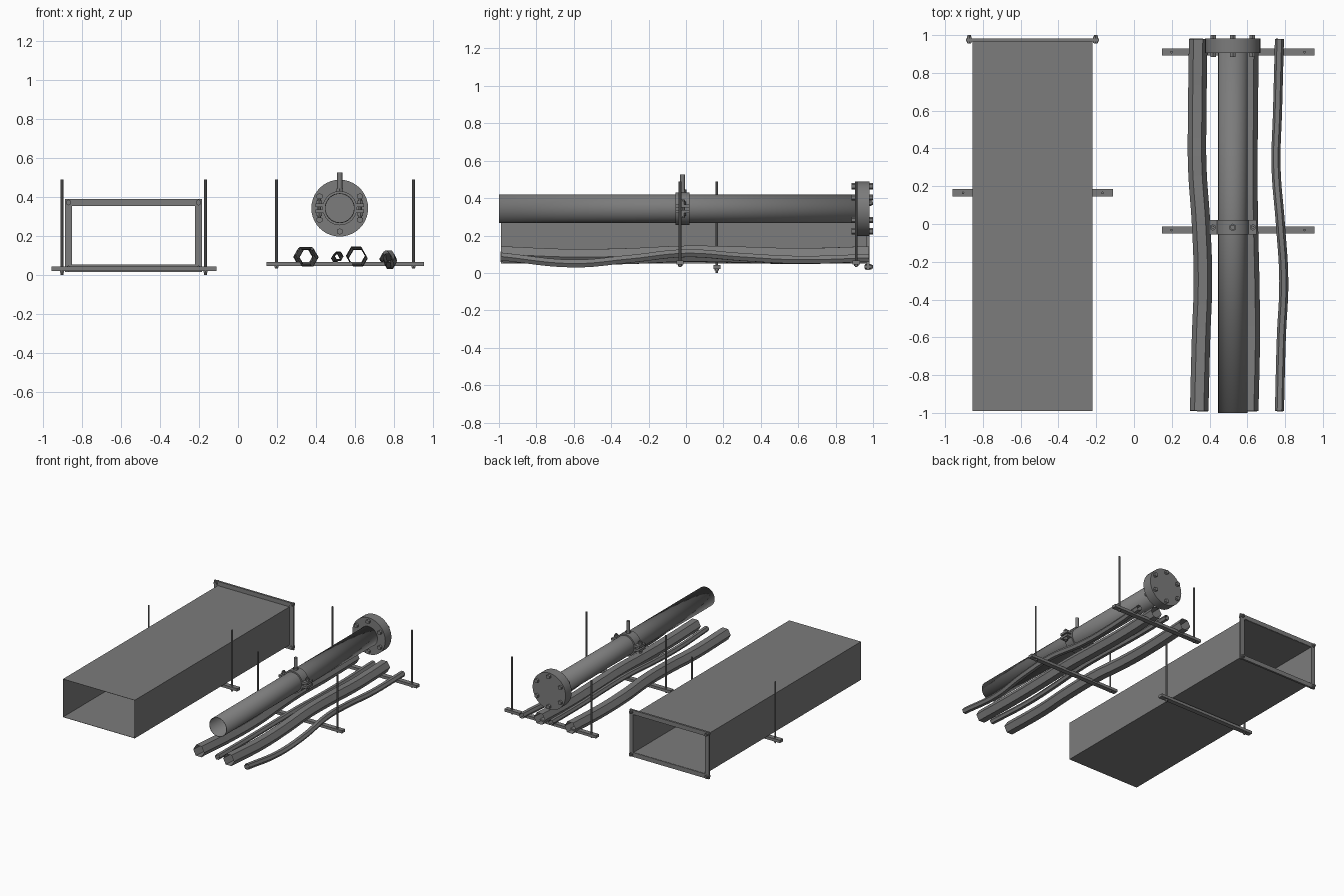
import bpy, bmesh, math
from mathutils import Vector

if "Cube" in bpy.data.objects:
    bpy.data.objects.remove(bpy.data.objects["Cube"])

grey = bpy.data.materials.new("steel_grey")
grey.use_nodes = True
grey.diffuse_color = (0.2, 0.2, 0.2, 1)
grey.node_tree.nodes["Principled BSDF"].inputs["Base Color"].default_value = (0.2, 0.2, 0.2, 1)


def finish(name, smooth=False):
    ob = bpy.context.object
    ob.name = name
    ob.data.materials.append(grey)
    if smooth:
        bpy.ops.object.shade_smooth_by_angle(angle=math.radians(35))
    return ob


def box(name, x, y, z):
    """Box from (min, max) ranges."""
    centre = [(a + b) / 2 for a, b in (x, y, z)]
    bpy.ops.mesh.primitive_cube_add(size=1, location=centre)
    ob = bpy.context.object
    ob.scale = [b - a for a, b in (x, y, z)]
    bpy.ops.object.transform_apply(location=False, rotation=False, scale=True)
    return finish(name)


def rod(name, start, end, radius, sides=12, fill="NGON"):
    """Cylinder between two points."""
    a, b = Vector(start), Vector(end)
    bpy.ops.mesh.primitive_cylinder_add(
        vertices=sides, radius=radius, depth=(b - a).length, location=(a + b) / 2,
        rotation=(b - a).to_track_quat("Z", "Y").to_euler(), end_fill_type=fill)
    return finish(name, sides > 8)


def thicken(ob, amount):
    mod = ob.modifiers.new("sheet", "SOLIDIFY")
    mod.thickness = amount
    mod.offset = -1


def hanger(name, x_range, y, z, rod_xs, bottom):
    """Support strut hung from two threaded rods with nuts."""
    box(name + "_strut", x_range, (y - 0.019, y + 0.019), (z, z + 0.022))
    for x in rod_xs:
        rod(name + "_rod", (x, y, bottom), (x, y, 0.49), 0.007, 8)
        rod(name + "_nut", (x, y, z - 0.008), (x, y, z), 0.012, 6)


# Rectangular duct: open sheet-metal tube
LEFT, RIGHT, LOW, HIGH = -0.855, -0.22, 0.05, 0.355
duct = box("duct", (LEFT, RIGHT), (-0.99, 0.978), (LOW, HIGH))
bm = bmesh.new()
bm.from_mesh(duct.data)
bm.normal_update()
bmesh.ops.delete(bm, geom=[f for f in bm.faces if abs(f.normal.y) > 0.9], context="FACES")
bm.to_mesh(duct.data)
bm.free()
thicken(duct, 0.003)

# Duct end frame with corner bolts
RIM = 0.034
depth = (0.965, 0.981)
for side, x in (("left", RIGHT), ("right", LEFT - RIM)):
    box("duct_frame_" + side, (x, x + RIM), depth, (LOW - RIM, HIGH + RIM))
for side, z in (("top", HIGH), ("bottom", LOW - RIM)):
    box("duct_frame_" + side, (LEFT, RIGHT), depth, (z, z + RIM))
for x in (LEFT - RIM / 2, RIGHT + RIM / 2):
    for z in (LOW - RIM / 2, HIGH + RIM / 2):
        rod("duct_frame_bolt", (x, 0.955, z), (x, 1.0, z), 0.009, 8)
        for y in (0.957, 0.981):
            rod("duct_frame_nut", (x, y, z), (x, y + 0.011, z), 0.015, 6)

# Hangers below the duct and the pipes
hanger("duct_hanger", (-0.96, -0.11), 0.165, 0.02, (-0.905, -0.167), 0)
for label, y in (("middle", -0.032), ("back", 0.91)):
    hanger(label + "_pipe_hanger", (0.147, 0.955), y, 0.045, (0.198, 0.902), 0.032)

# Main pipe and its bolted blind flange
PX, PZ = 0.523, 0.343
pipe = rod("main_pipe", (PX, -1.0, PZ), (PX, 0.95, PZ), 0.077, 32, "NOTHING")
thicken(pipe, 0.004)
rod("pipe_flange", (PX, 0.905, PZ), (PX, 0.982, PZ), 0.146, 40)
for i in range(6):
    a = math.radians(30 + 60 * i)
    x, z = PX + 0.12 * math.cos(a), PZ + 0.12 * math.sin(a)
    rod("flange_bolt", (x, 0.885, z), (x, 1.0, z), 0.017, 6)

# Split clamp around the pipe with side ears and a hanging stud
CY = -0.018
rod("clamp_band", (PX, CY - 0.038, PZ), (PX, CY + 0.038, PZ), 0.088, 32)
# the band is a ring, so its discs are removed to keep the pipe hollow
band = bpy.context.object
bm = bmesh.new()
bm.from_mesh(band.data)
bmesh.ops.delete(bm, geom=[f for f in bm.faces if len(f.verts) > 4], context="FACES")
bm.to_mesh(band.data)
bm.free()
thicken(band, 0.012)
for side in (-1, 1):
    ear_x = sorted((PX + side * 0.082, PX + side * 0.125))
    for z in (PZ - 0.024, PZ + 0.006):
        box("clamp_ear", ear_x, (CY - 0.038, CY + 0.038), (z, z + 0.018))
    x = PX + side * 0.106
    rod("clamp_bolt", (x, CY, PZ - 0.05), (x, CY, PZ + 0.05), 0.009, 8)
    for z in (PZ - 0.04, PZ + 0.024):
        rod("clamp_nut", (x, CY, z), (x, CY, z + 0.016), 0.017, 6)
rod("clamp_stud", (PX, CY, 0.425), (PX, CY, 0.525), 0.013, 12)
rod("clamp_stud_nut", (PX, CY, 0.428), (PX, CY, 0.445), 0.02, 6)

# Loose cables: hexagonal open tubes along gently waving paths
STATIONS = (-0.99, -0.6, -0.3, 0, 0.3, 0.6, 0.98)


def cable(name, radius, xs, zs):
    curve = bpy.data.curves.new(name, "CURVE")
    curve.dimensions = "3D"
    curve.bevel_depth = radius
    curve.bevel_resolution = 1
    curve.resolution_u = 6
    spline = curve.splines.new("BEZIER")
    spline.bezier_points.add(len(STATIONS) - 1)
    for point, co in zip(spline.bezier_points, zip(xs, STATIONS, zs)):
        point.co = co
        point.handle_left_type = point.handle_right_type = "AUTO"
    ob = bpy.data.objects.new(name, curve)
    bpy.context.collection.objects.link(ob)
    bpy.ops.object.select_all(action="DESELECT")
    ob.select_set(True)
    bpy.context.view_layer.objects.active = ob
    bpy.ops.object.convert(target="MESH")
    finish(name, True)


cable("thick_cable_right", 0.049,
      (0.345, 0.355, 0.365, 0.355, 0.335, 0.335, 0.34),
      (0.1, 0.085, 0.09, 0.1, 0.095, 0.09, 0.1))
cable("thin_cable_middle", 0.022,
      (0.51, 0.5, 0.505, 0.515, 0.52, 0.515, 0.51),
      (0.095, 0.085, 0.09, 0.1, 0.095, 0.09, 0.095))
cable("thick_cable_left", 0.049,
      (0.61, 0.618, 0.615, 0.608, 0.605, 0.608, 0.61),
      (0.1, 0.085, 0.09, 0.103, 0.098, 0.09, 0.1))
cable("thin_cable_left", 0.024,
      (0.77, 0.78, 0.793, 0.775, 0.752, 0.76, 0.77),
      (0.088, 0.05, 0.075, 0.105, 0.085, 0.07, 0.08))
